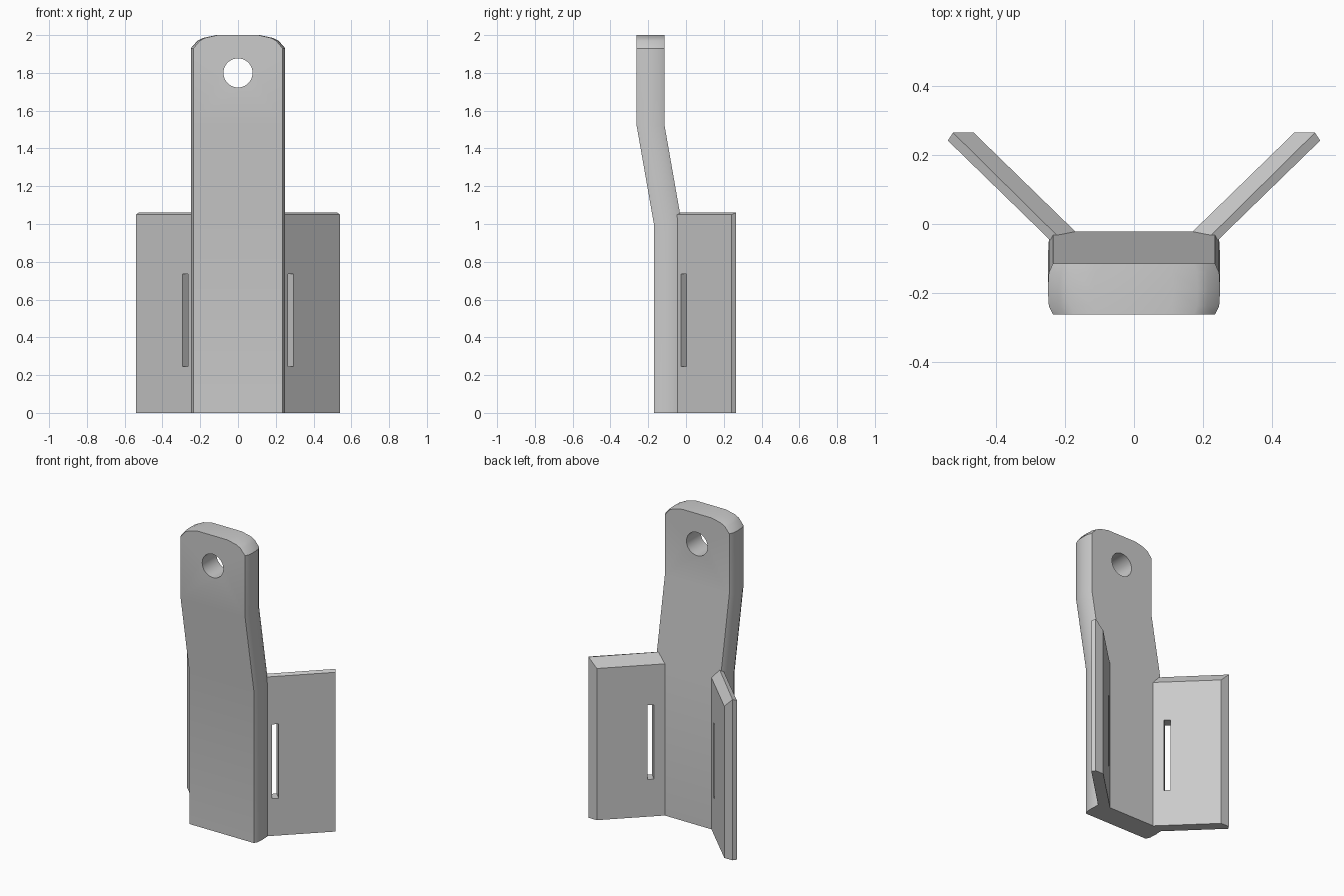
import bpy, bmesh, math
from mathutils import Vector

cube = bpy.data.objects.get("Cube")
if cube:
    bpy.data.objects.remove(cube, do_unlink=True)

grey = bpy.data.materials.new("plain grey")
grey.use_nodes = True
colour = (0.6, 0.6, 0.6, 1)
grey.diffuse_color = colour
grey.node_tree.nodes["Principled BSDF"].inputs["Base Color"].default_value = colour


def loft(name, rings, top_faces=None):
    """Skin equal rings of points from the bottom up, then cap both ends."""
    bm = bmesh.new()
    loops = [[bm.verts.new(p) for p in ring] for ring in rings]
    n = len(loops[0])
    for low, high in zip(loops, loops[1:]):
        for i in range(n):
            j = (i + 1) % n
            bm.faces.new((low[i], low[j], high[j], high[i]))
    bm.faces.new(loops[0][::-1])
    for face in top_faces or [range(n)]:
        bm.faces.new([loops[-1][i] for i in face])
    bmesh.ops.recalc_face_normals(bm, faces=bm.faces)
    mesh = bpy.data.meshes.new(name)
    bm.to_mesh(mesh)
    bm.free()
    obj = bpy.data.objects.new(name, mesh)
    bpy.context.collection.objects.link(obj)
    mesh.materials.append(grey)
    return obj


def select(obj):
    bpy.ops.object.select_all(action="DESELECT")
    obj.select_set(True)
    bpy.context.view_layer.objects.active = obj


def cut(obj, cutter):
    cutter.hide_render = True
    mod = obj.modifiers.new("cut", "BOOLEAN")
    mod.operation = "DIFFERENCE"
    mod.solver = "EXACT"
    mod.object = cutter
    select(obj)
    bpy.ops.object.modifier_apply(modifier=mod.name)
    bpy.data.objects.remove(cutter, do_unlink=True)


def smooth(obj):
    select(obj)
    bpy.ops.object.shade_smooth_by_angle(angle=math.radians(30))


# Cranked plate: rounded-edge section lofted up through two bends
side = [(0.235, 0), (0.247, 0.025), (0.25, 0.074), (0.247, 0.123), (0.235, 0.148)]
section = side + [(-x, y) for x, y in reversed(side)]
levels = [(0, -0.17, 1), (1.0, -0.17, 1), (1.53, -0.263, 1), (1.93, -0.263, 1),
          (1.97, -0.263, 0.86), (1.985, -0.263, 0.74), (2.0, -0.263, 0.46)]
plate = loft("plate", [[(x * w, y + front, z) for x, y in section]
                       for z, front, w in levels])

# Round hole near the top
bpy.ops.mesh.primitive_cylinder_add(vertices=40, radius=0.077, depth=0.6,
                                    location=(0, -0.19, 1.8),
                                    rotation=(math.pi / 2, 0, 0))
cut(plate, bpy.context.object)
smooth(plate)

# Splayed side wings with a sloped top edge, each with a narrow slot
for name, s in (("left", 1), ("right", -1)):
    plan = [(0.13, -0.061, 1.0), (0.465, 0.265, 1.0), (0.525, 0.265, 1.06),
            (0.54, 0.242, 1.05), (0.205, -0.084, 1.05), (0.195, -0.061, 1.06)]
    wing = loft(name + "_wing",
                [[(s * x, y, 0) for x, y, z in plan],
                 [(s * x, y, z) for x, y, z in plan]],
                top_faces=[(0, 1, 2, 5), (5, 2, 3, 4)])
    along = Vector((0.335, 0.326, 0)).normalized()
    bpy.ops.mesh.primitive_cube_add(size=1, location=(s * 0.255, 0.014, 0.49),
                                    rotation=(0, 0, s * math.atan2(along.y, along.x)))
    slot = bpy.context.object
    slot.scale = (0.04, 0.12, 0.49)
    bpy.context.view_layer.update()
    cut(wing, slot)
    smooth(wing)
